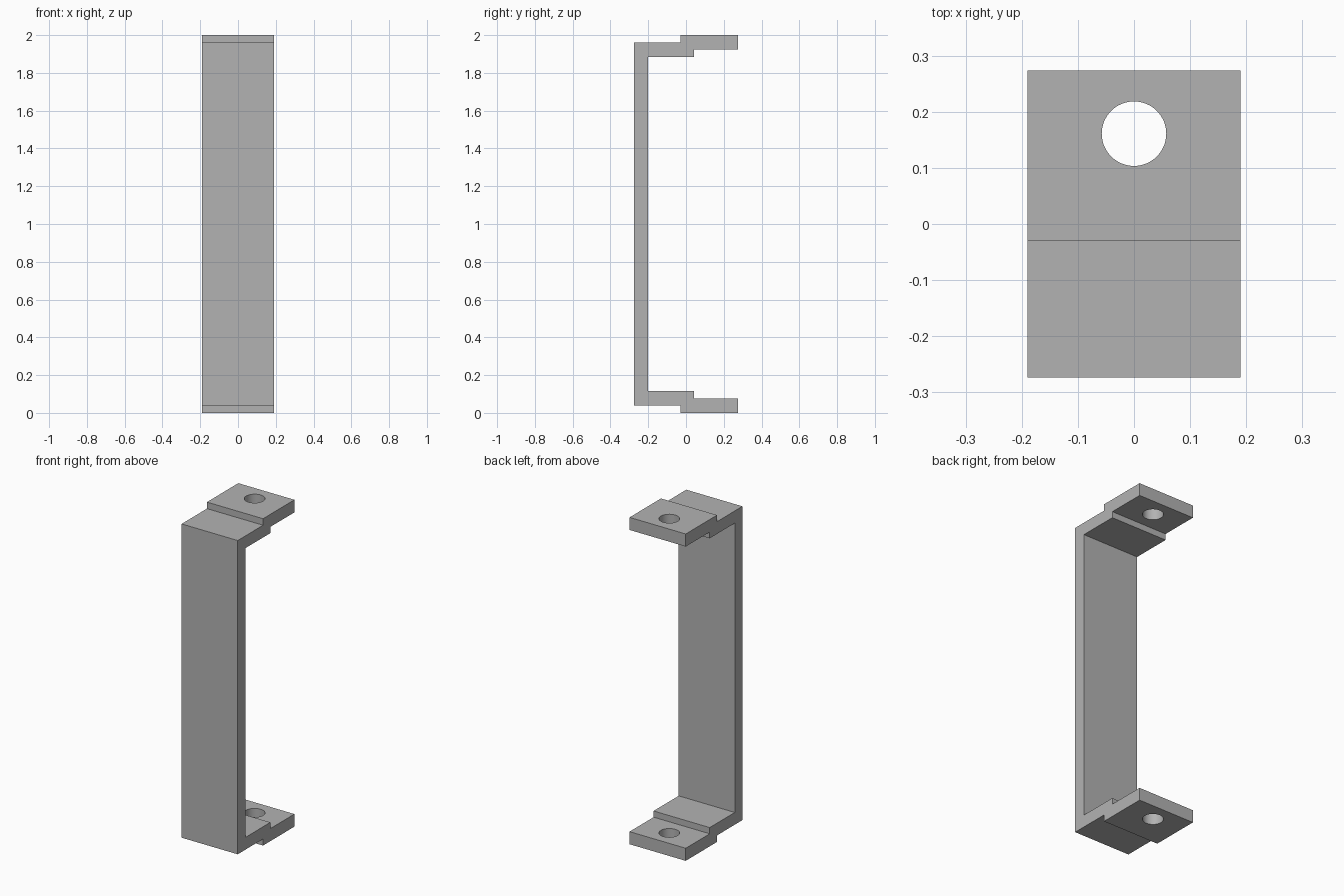
import bpy
import bmesh

cube = bpy.data.objects.get("Cube")
if cube:
    bpy.data.objects.remove(cube, do_unlink=True)

HALF_WIDTH = 0.19
HEIGHT = 2.0
HOLE_Y, HOLE_RADIUS = 0.161, 0.0575

# Grey metal
grey = bpy.data.materials.new("grey metal")
grey.use_nodes = True
color = (0.45, 0.45, 0.45, 1)
grey.diffuse_color = color
grey.node_tree.nodes["Principled BSDF"].inputs["Base Color"].default_value = color

# Side profile (y, z): stepped lower foot, mirrored for the upper one
foot = [(-0.274, 0.04), (-0.029, 0.04), (-0.029, 0), (0.274, 0),
        (0.274, 0.077), (0.042, 0.077), (0.042, 0.115), (-0.2, 0.115)]
profile = foot + [(y, HEIGHT - z) for y, z in reversed(foot)]

# Bracket body extruded across its width
bm = bmesh.new()
face = bm.faces.new([bm.verts.new((-HALF_WIDTH, y, z)) for y, z in profile])
extruded = bmesh.ops.extrude_face_region(bm, geom=[face], use_keep_orig=True)
moved = [g for g in extruded["geom"] if isinstance(g, bmesh.types.BMVert)]
bmesh.ops.translate(bm, verts=moved, vec=(2 * HALF_WIDTH, 0, 0))
bmesh.ops.recalc_face_normals(bm, faces=bm.faces)
mesh = bpy.data.meshes.new("bracket")
bm.to_mesh(mesh)
bm.free()
mesh.materials.append(grey)
bracket = bpy.data.objects.new("bracket", mesh)
bpy.context.collection.objects.link(bracket)

# One cutter drills the bolt hole through both feet
bpy.ops.mesh.primitive_cylinder_add(vertices=64, radius=HOLE_RADIUS, depth=HEIGHT + 0.4,
                                    location=(0, HOLE_Y, HEIGHT / 2))
cutter = bpy.context.object
cutter.name = "hole_cutter"
cutter.data.materials.append(grey)

drill = bracket.modifiers.new("bolt holes", "BOOLEAN")
drill.operation = "DIFFERENCE"
drill.solver = "EXACT"
drill.object = cutter

# Apply the cut, remove the cutter, keep edges crisp
bpy.ops.object.select_all(action="DESELECT")
bracket.select_set(True)
bpy.context.view_layer.objects.active = bracket
bpy.ops.object.modifier_apply(modifier=drill.name)
bpy.data.objects.remove(cutter, do_unlink=True)
bpy.ops.object.shade_smooth_by_angle()
